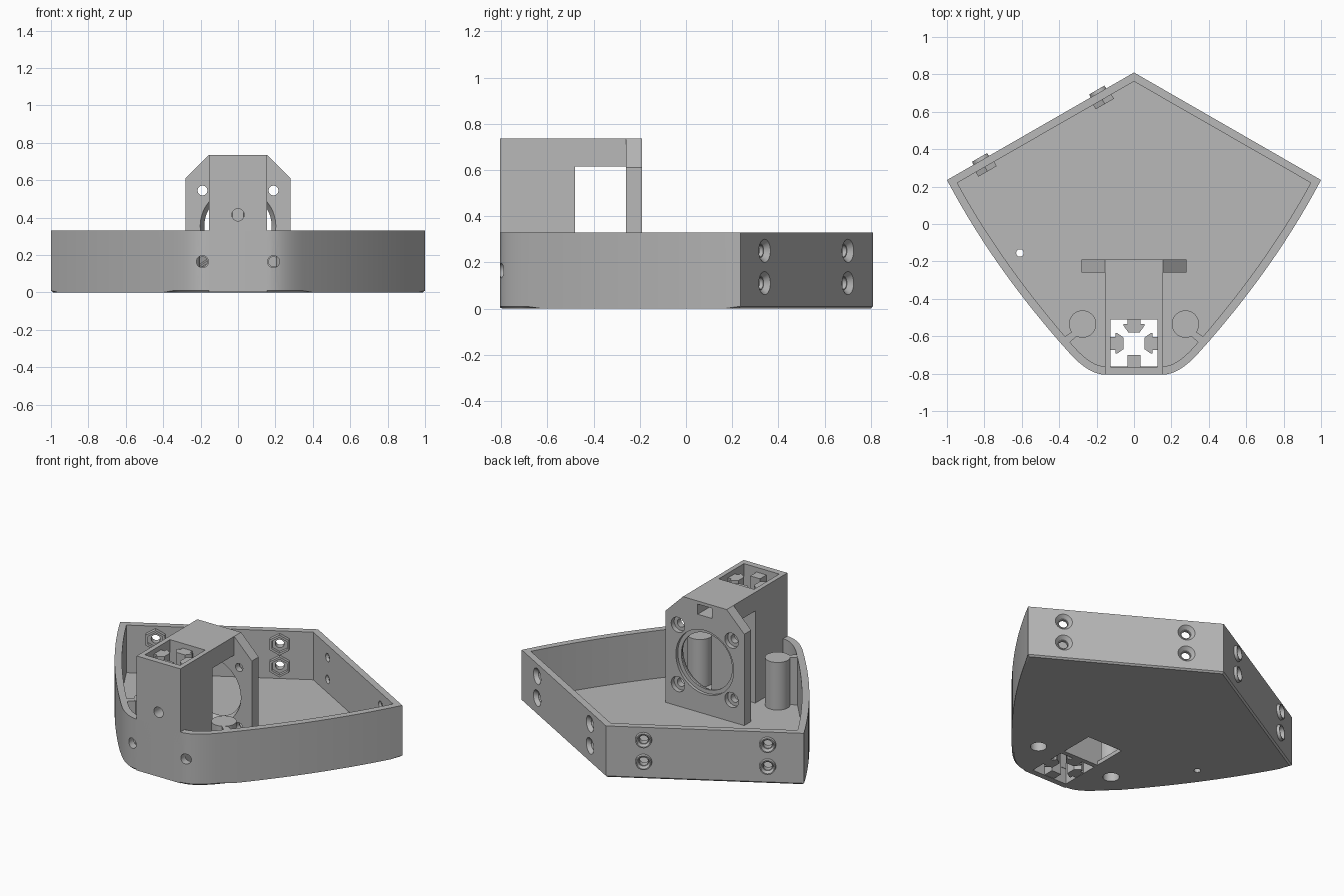
import bpy, bmesh, math
from mathutils import Matrix, Vector

if "Cube" in bpy.data.objects:
    bpy.data.objects.remove(bpy.data.objects["Cube"])

grey = bpy.data.materials.new("plain grey")
grey.use_nodes = True
colour = (0.48, 0.48, 0.48, 1)
grey.diffuse_color = colour
grey.node_tree.nodes["Principled BSDF"].inputs["Base Color"].default_value = colour


def finish(name, bm):
    bmesh.ops.recalc_face_normals(bm, faces=bm.faces)
    mesh = bpy.data.meshes.new(name)
    bm.to_mesh(mesh)
    bm.free()
    mesh.materials.append(grey)
    ob = bpy.data.objects.new(name, mesh)
    bpy.context.collection.objects.link(ob)
    return ob


def prism(name, pts, z0, z1, matrix=None, chamfer=0):
    bm = bmesh.new()
    face = bm.faces.new([bm.verts.new((x, y, z0)) for x, y in pts])
    top = bmesh.ops.extrude_face_region(bm, geom=[face])["geom"]
    for v in top:
        if isinstance(v, bmesh.types.BMVert):
            v.co.z = z1
    if chamfer:
        rim = [e for e in bm.edges if all(v.co.z == z0 for v in e.verts)]
        bmesh.ops.bevel(bm, geom=rim, offset=chamfer, segments=1, affect='EDGES')
    if matrix:
        bm.transform(matrix)
    return finish(name, bm)


def box(name, x0, x1, y0, y1, z0, z1):
    return prism(name, [(x0, y0), (x1, y0), (x1, y1), (x0, y1)], z0, z1)


def rod(name, base, direction, start, end, r1, r2=None, sides=40):
    """Cylinder or cone from start to end along a direction through base."""
    d = Vector(direction).normalized()
    bm = bmesh.new()
    turn = d.to_track_quat('Z', 'Y').to_matrix().to_4x4()
    place = Matrix.Translation(Vector(base) + d * (start + end) / 2) @ turn
    bmesh.ops.create_cone(bm, cap_ends=True, segments=sides, radius1=r1,
                          radius2=r1 if r2 is None else r2,
                          depth=end - start, matrix=place)
    return finish(name, bm)


def combine(target, tool, operation='DIFFERENCE'):
    mod = target.modifiers.new("shape", 'BOOLEAN')
    mod.operation, mod.solver, mod.object = operation, 'EXACT', tool
    bpy.context.view_layer.objects.active = target
    bpy.ops.object.modifier_apply(modifier=mod.name)
    bpy.data.objects.remove(tool)


def bezier(a, b, c, n):
    a, b, c = Vector(a), Vector(b), Vector(c)
    return [tuple(a * (1 - t) ** 2 + b * 2 * t * (1 - t) + c * t * t)
            for t in (i / n for i in range(n + 1))]


def outline(apex, corner, bend, low, turn, front):
    half = bezier(corner, bend, low, 14) + bezier(low, turn, front, 8)[1:]
    return [(0, apex)] + half + [(-x, y) for x, y in reversed(half)]


# Open tray with a chamfered bottom edge
TOP, FLOOR = 0.33, 0.025
tray = prism("tray", outline(0.81, (1, 0.235), (0.7475, -0.2425), (0.345, -0.69),
                             (0.2415, -0.805), (0.155, -0.805)), 0, TOP, chamfer=0.01)
combine(tray, prism("cut", outline(0.762, (0.945, 0.22), (0.705, -0.22), (0.316, -0.662),
                                   (0.225, -0.762), (0.15, -0.762)), FLOOR, 1))

# Bolt holes in the two rear walls, with nut bosses on one of them
Y, Z = (0, 1, 0), (0, 0, 1)
for side in (-1, 1):
    normal = (side * 0.4985, 0.867, 0)
    for x in (0.19, 0.817):
        for z in (0.11, 0.25):
            p = (side * x, 0.81 - 0.575 * x, z)
            lift = 0
            if side < 0:
                lift = 0.018
                combine(tray, rod("boss", p, normal, -0.068, -0.02, 0.065, sides=6), 'UNION')
                combine(tray, rod("rim", p, normal, -0.01, lift, 0.05, 0.046), 'UNION')
                combine(tray, rod("cut", p, normal, -0.1, -0.045, 0.05, sides=6))
            combine(tray, rod("cut", p, normal, -0.1, 0.1, 0.026))
            combine(tray, rod("cut", p, normal, lift - 0.022, lift + 0.002, 0.03,
                              0.052 if side > 0 else 0.04))

# Tray openings: front access, post socket, cable window, drain
for side in (-1, 1):
    combine(tray, rod("cut", (side * 0.19, -0.8, 0.165), Y, -0.1, 0.1, 0.032))
    combine(tray, rod("cut", (side * 0.275, -0.535, 0), Z, -0.1, 0.1, 0.048))
combine(tray, box("cut", -0.125, 0.125, -0.765, -0.51, -0.1, 0.1))
combine(tray, box("cut", -0.125, 0.125, -0.48, -0.262, -0.1, 0.1))
combine(tray, rod("cut", (-0.61, -0.155, 0), Z, -0.1, 0.1, 0.02))

# Pillars with blind holes, tied to the wall by ribs
for side, label in ((-1, "right"), (1, "left")):
    pillar = rod(label + "_pillar", (side * 0.275, -0.535, 0), Z, 0.002, TOP, 0.073)
    combine(pillar, rod("cut", (side * 0.275, -0.535, 0), Z, -0.1, 0.27, 0.048))
    rib = [(0.325, -0.572), (0.39, -0.615), (0.362, -0.648), (0.302, -0.597)]
    prism(label + "_rib", [(side * x, y) for x, y in rib], FLOOR - 0.01, TOP - 0.002)

# Hollow post at the front
HIGH = 0.735
post = box("post", -0.155, 0.155, -0.805, -0.48, 0.002, HIGH)
combine(post, box("cut", -0.125, 0.125, -0.765, -0.51, -1, 1))
combine(post, rod("cut", (0, -0.8, 0.415), Y, -0.1, 0.1, 0.033))

# Keys that grip a slotted bar inside the post
key = [(0.035, -0.005), (0.035, 0.025), (0.055, 0.025), (0.055, 0.035), (0.03, 0.07)]
key = key + [(-x, y) for x, y in reversed(key)]
for name, x, y, angle in (("rear_key", 0, -0.51, 180), ("left_key", 0.125, -0.638, 90),
                          ("right_key", -0.125, -0.638, -90)):
    spot = Matrix.Translation((x, y, 0)) @ Matrix.Rotation(math.radians(angle), 4, 'Z')
    prism(name, key, 0.002, HIGH - 0.03, spot)
front_key = box("front_key", -0.035, 0.035, -0.77, -0.70, 0.002, HIGH - 0.03)
combine(front_key, rod("cut", (0, -0.8, 0.415), Y, -0.1, 0.2, 0.033))

# Beam joining the post to the mounting plate
beam = box("beam", -0.155, 0.155, -0.482, -0.19, 0.615, HIGH)
pocket = (-0.05, 0.05, -0.4, -0.1, 0.65, 0.715)
combine(beam, box("cut", *pocket))

# Mounting plate with clipped upper corners
shape = [(-0.28, 0.015), (0.28, 0.015), (0.28, 0.61), (0.155, HIGH),
         (-0.155, HIGH), (-0.28, 0.61)]
upright = Matrix.Translation((0, -0.19, 0)) @ Matrix.Rotation(math.radians(90), 4, 'X')
plate = prism("mounting_plate", shape, 0, 0.07, upright)
combine(plate, box("cut", *pocket))
centre = (0, -0.225, 0.355)
combine(plate, rod("cut", centre, Y, -0.1, 0.1, 0.18, sides=64))
combine(plate, rod("cut", centre, Y, -0.04, 0.005, 0.205, 0.18, sides=64))
combine(plate, rod("cut", centre, Y, 0.015, 0.05, 0.205, sides=64))
for x in (-0.19, 0.19):
    for z in (0.165, 0.545):
        combine(plate, rod("cut", (x, -0.225, z), Y, -0.1, 0.1, 0.026))
        combine(plate, rod("cut", (x, -0.225, z), Y, 0.005, 0.1, 0.048))

# Smooth the curved walls and keep the edges crisp
for ob in bpy.context.collection.objects:
    if ob.type == 'MESH' and grey.name in ob.data.materials:
        bpy.ops.object.select_all(action='DESELECT')
        ob.select_set(True)
        bpy.context.view_layer.objects.active = ob
        bpy.ops.object.shade_smooth_by_angle(angle=math.radians(25))
